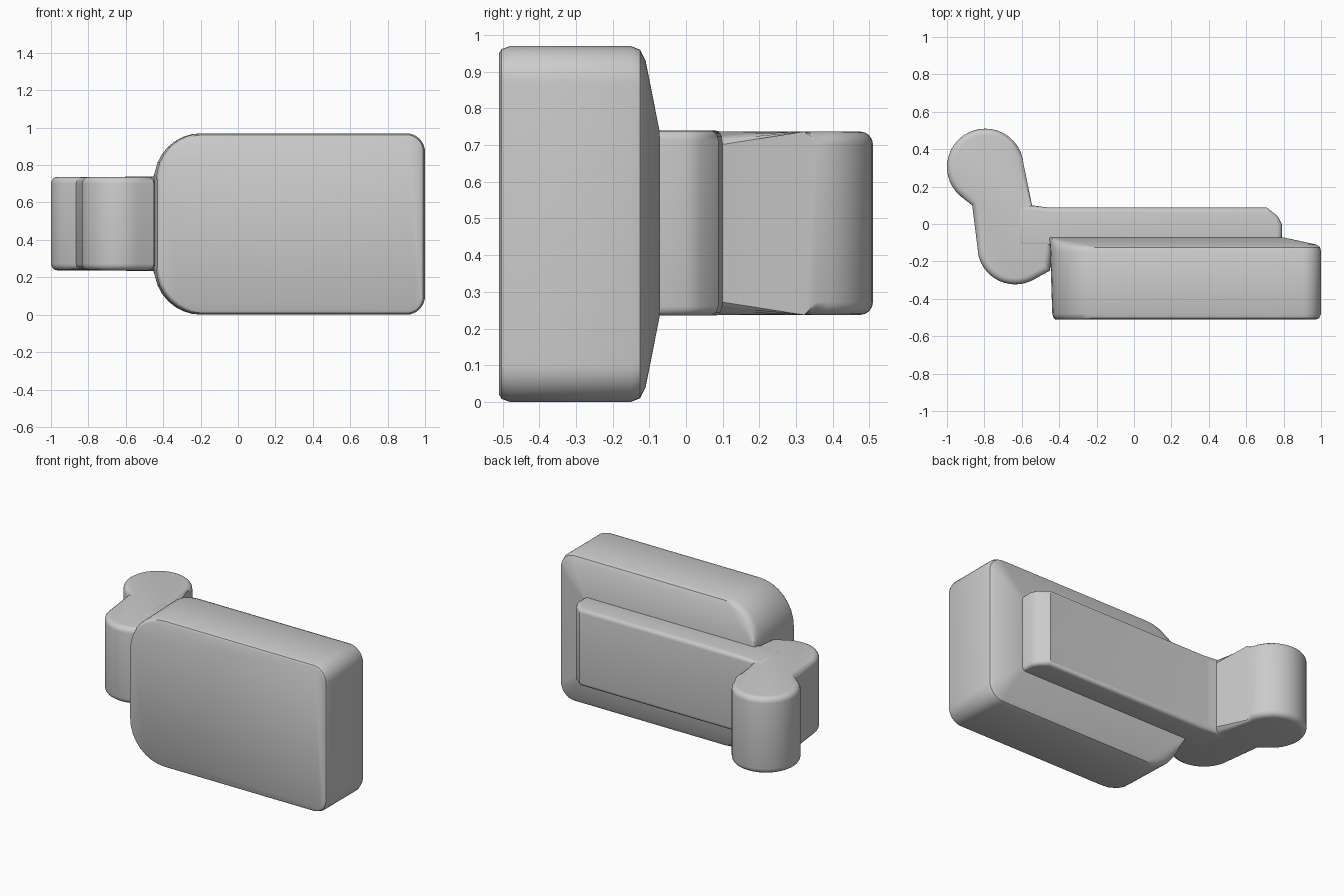
import bpy, bmesh
from math import sin, cos, radians

cube = bpy.data.objects.get("Cube")
if cube:
    bpy.data.objects.remove(cube, do_unlink=True)

grey = bpy.data.materials.new("plain_grey")
grey.use_nodes = True
colour = (0.6, 0.6, 0.6, 1)
grey.diffuse_color = colour
grey.node_tree.nodes["Principled BSDF"].inputs["Base Color"].default_value = colour


def arc(cx, cy, r, start, end, steps):
    angles = [radians(start + (end - start) * i / steps) for i in range(steps + 1)]
    return [(cx + r * cos(a), cy + r * sin(a)) for a in angles]


def finish(bm, name, angle=35):
    bmesh.ops.recalc_face_normals(bm, faces=bm.faces)
    mesh = bpy.data.meshes.new(name)
    bm.to_mesh(mesh)
    bm.free()
    mesh.materials.append(grey)
    obj = bpy.data.objects.new(name, mesh)
    bpy.context.collection.objects.link(obj)
    bpy.ops.object.select_all(action="DESELECT")
    obj.select_set(True)
    bpy.context.view_layer.objects.active = obj
    bpy.ops.object.shade_smooth_by_angle(angle=radians(angle))
    return obj


def loft(name, rings):
    """Bridge equal-length closed rings and cap both ends."""
    bm = bmesh.new()
    loops = [[bm.verts.new(p) for p in ring] for ring in rings]
    n = len(loops[0])
    for a, b in zip(loops, loops[1:]):
        for i in range(n):
            j = (i + 1) % n
            bm.faces.new((a[i], a[j], b[j], b[i]))
    bm.faces.new(loops[0])
    bm.faces.new(loops[-1])
    return finish(bm, name)


def rounded_ring(y, x0, x1, margin, left_r, right_r):
    """Rounded rectangle in the xz plane, inset from top and bottom."""
    z0, z1 = margin, 0.97 - margin
    pts = []
    for x, z, r, start in ((x1, z1, right_r, 0), (x0, z1, left_r, 90),
                           (x0, z0, left_r, 180), (x1, z0, right_r, 270)):
        sx = -1 if x == x1 else 1
        sz = -1 if z == z1 else 1
        pts += arc(x + sx * r, z + sz * r, r, start, start + 90, 8)
    return [(px, y, pz) for px, pz in pts]


# Main slab, with a shallow tapered back
loft("main_slab", [
    rounded_ring(-0.51, -0.42, 0.975, 0.02, 0.24, 0.08),
    rounded_ring(-0.503, -0.43, 0.99, 0.008, 0.25, 0.09),
    rounded_ring(-0.48, -0.437, 1.0, 0.0, 0.25, 0.1),
    rounded_ring(-0.15, -0.448, 1.0, 0.0, 0.25, 0.1),
    rounded_ring(-0.125, -0.45, 0.995, 0.01, 0.25, 0.1),
    rounded_ring(-0.11, -0.45, 0.975, 0.04, 0.22, 0.08),
    rounded_ring(-0.072, -0.455, 0.8, 0.232, 0.01, 0.01),
])


def extrude_outline(name, outline, z0, z1, bevel, upright=False):
    """Extrude a plan outline and round its top and bottom rims."""
    bm = bmesh.new()
    face = bm.faces.new([bm.verts.new((x, y, z0)) for x, y in outline])
    out = bmesh.ops.extrude_face_region(bm, geom=[face])["geom"]
    for v in out:
        if isinstance(v, bmesh.types.BMVert):
            v.co.z = z1
    rims = [e for e in bm.edges
            if upright or abs(e.verts[0].co.z - e.verts[1].co.z) < 0.001]
    bmesh.ops.bevel(bm, geom=rims, offset=bevel, segments=4, profile=0.5,
                    affect="EDGES", clamp_overlap=True)
    return finish(bm, name)


# Back plate running along the slab, chamfered at its far end
extrude_outline("back_plate",
                [(-0.62, -0.12), (0.79, -0.12), (0.79, 0.0), (0.77, 0.04),
                 (0.71, 0.088), (-0.45, 0.088), (-0.62, 0.105)],
                0.235, 0.74, 0.025)

# Double-lobed hinge at the side
hinge = arc(-0.795, 0.305, 0.205, 5, 230, 24)
hinge += [(-0.865, 0.10), (-0.835, -0.14)]
hinge += arc(-0.635, -0.12, 0.203, 190, 300, 14)
hinge += [(-0.45, -0.25), (-0.43, -0.07), (-0.45, 0.086), (-0.545, 0.10)]
extrude_outline("hinge_lobes", hinge, 0.237, 0.737, 0.035)
